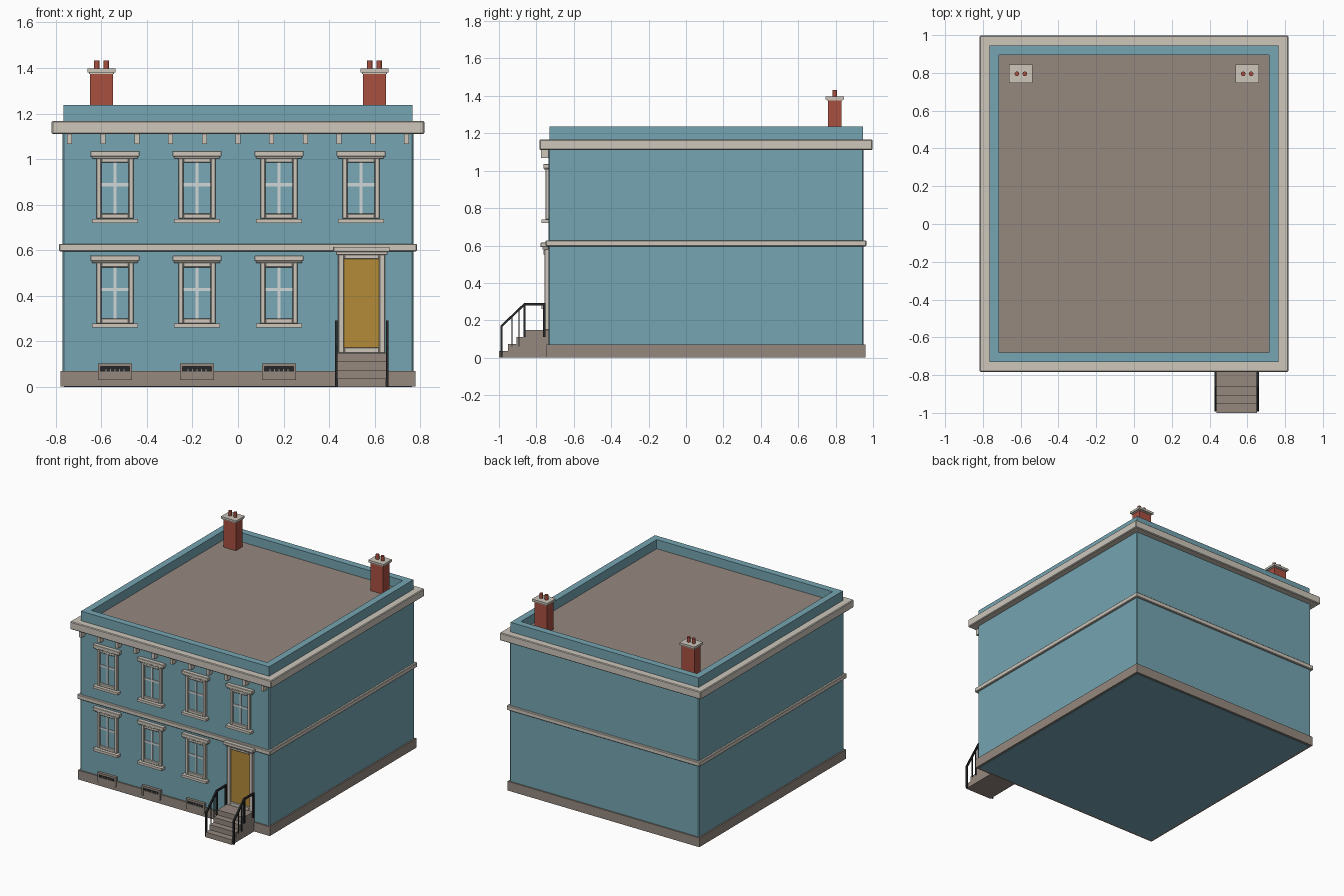
import bpy
import bmesh
from mathutils import Vector

if "Cube" in bpy.data.objects:
    bpy.data.objects.remove(bpy.data.objects["Cube"])


def material(name, *rgb):
    # convert 0-255 display colour to linear
    lin = [((c / 255 + 0.055) / 1.055) ** 2.4 for c in rgb] + [1]
    m = bpy.data.materials.new(name)
    m.use_nodes = True
    m.diffuse_color = lin
    bsdf = m.node_tree.nodes["Principled BSDF"]
    bsdf.inputs["Base Color"].default_value = lin
    bsdf.inputs["Roughness"].default_value = 0.8
    return m


BLUE = material("wall blue", 117, 165, 178)
GLASS = material("window glass", 121, 168, 182)
TRIM = material("trim cream", 205, 198, 187)
SASH = material("sash white", 208, 214, 214)
STONE = material("stone brown", 149, 137, 127)
BRICK = material("brick red", 168, 80, 64)
GOLD = material("door ochre", 180, 139, 56)
IRON = material("iron black", 38, 39, 42)


def finish(name, bm, mat, bevel=0):
    bmesh.ops.recalc_face_normals(bm, faces=bm.faces)
    mesh = bpy.data.meshes.new(name)
    bm.to_mesh(mesh)
    bm.free()
    mesh.materials.append(mat)
    ob = bpy.data.objects.new(name, mesh)
    bpy.context.scene.collection.objects.link(ob)
    if bevel:
        mod = ob.modifiers.new("soft edges", "BEVEL")
        mod.width = bevel
        mod.segments = 1
    return ob


def add_box(bm, x, y, z):
    # x, y, z are (low, high) ranges
    lo, hi = Vector((x[0], y[0], z[0])), Vector((x[1], y[1], z[1]))
    for v in bmesh.ops.create_cube(bm, size=1)["verts"]:
        v.co = (lo + hi) / 2 + v.co * (hi - lo)


def boxes(name, mat, ranges, bevel=0):
    bm = bmesh.new()
    for r in ranges:
        add_box(bm, *r)
    return finish(name, bm, mat, bevel)


def around(c, h):
    return (c - h, c + h)


def extrude_x(name, mat, profile, x):
    # profile of (y, z) points pushed along x
    bm = bmesh.new()
    face = bm.faces.new([bm.verts.new((x[0], y, z)) for y, z in profile])
    new = bmesh.ops.extrude_face_region(bm, geom=[face])["geom"]
    verts = [g for g in new if isinstance(g, bmesh.types.BMVert)]
    bmesh.ops.translate(bm, vec=(x[1] - x[0], 0, 0), verts=verts)
    return finish(name, bm, mat)


def block(name, mat, hx, hy, z, bevel=0):
    # box centred on the house plan
    return boxes(name, mat, [(around(0, hx), around(MID, hy), z)], bevel)


# Main mass
MID, WALL = 0.107, -0.735
block("house_body", BLUE, 0.77, 0.842, (0, 1.14), 0.006)
block("plinth", STONE, 0.78, 0.852, (0.002, 0.07))
block("string_course", TRIM, 0.785, 0.857, (0.595, 0.628), 0.004)
block("cornice", TRIM, 0.818, 0.89, (1.11, 1.167), 0.005)
block("roof_deck", STONE, 0.74, 0.81, (1.12, 1.17))

# Parapet walls
PX, PY, T = 0.765, 0.838, 0.05
sides = []
for s in (-1, 1):
    sides.append((sorted((s * PX, s * (PX - T))), around(MID, PY), (1.15, 1.237)))
    sides.append((around(0, PX - T), sorted((MID + s * PY, MID + s * (PY - T))), (1.15, 1.237)))
boxes("parapet", BLUE, sides)

# Brackets under the cornice
boxes("cornice_brackets", TRIM,
      [(around(i * 0.148, 0.011), (-0.775, WALL + 0.01), (1.067, 1.115)) for i in range(-5, 6)])


# Windows
def frame(name, mat, x, z, w, y, bevel=0):
    # four bars of width w around an opening
    return boxes(name, mat, [
        ((x[0], x[0] + w), y, z), ((x[1] - w, x[1]), y, z),
        ((x[0] + w, x[1] - w), y, (z[1] - w, z[1])),
        ((x[0] + w, x[1] - w), y, (z[0], z[0] + w))], bevel)


def window(x, z, tag):
    # z is the underside of the sill
    back = WALL + 0.01
    frame(f"window_frame_{tag}", TRIM, around(x, 0.082), (z + 0.018, z + 0.287), 0.022, (-0.752, back), 0.003)
    boxes(f"window_glass_{tag}", GLASS, [(around(x, 0.065), (-0.739, back), (z + 0.035, z + 0.27))])
    boxes(f"window_bars_{tag}", SASH, [
        (around(x, 0.006), (-0.745, back), (z + 0.035, z + 0.27)),
        (around(x, 0.062), (-0.744, back), around(z + 0.167, 0.007))])
    boxes(f"window_head_{tag}", TRIM, [
        (around(x, 0.108), (-0.763, back), (z + 0.292, z + 0.316)),
        (around(x, 0.100), (-0.757, back), (z + 0.283, z + 0.293))], 0.002)
    boxes(f"window_sill_{tag}", TRIM, [(around(x, 0.1), (-0.773, back), (z, z + 0.018))])


COLUMNS = [-0.54, -0.18, 0.18, 0.54]
for i, cx in enumerate(COLUMNS):
    window(cx, 0.72, f"upper_{i}")
    if i < 3:
        window(cx, 0.26, f"lower_{i}")
        # Basement vent
        boxes(f"vent_surround_{i}", STONE, [
            (around(cx, 0.075), (-0.755, WALL), (0.09, 0.102)),
            ((cx - 0.075, cx - 0.063), (-0.755, WALL), (0.03, 0.09)),
            ((cx + 0.063, cx + 0.075), (-0.755, WALL), (0.03, 0.09)),
            (around(cx, 0.063), (-0.752, WALL), (0.03, 0.068))])
        boxes(f"vent_opening_{i}", IRON, [(around(cx, 0.063), (-0.748, WALL), (0.068, 0.09))])
        boxes(f"vent_grille_{i}", STONE,
              [(around(cx + k * 0.02, 0.002), (-0.75, WALL), (0.068, 0.078)) for k in range(-2, 3)])

# Door
DX = 0.543
frame("door_frame", TRIM, around(DX, 0.103), (0.147, 0.587), 0.026, (-0.757, WALL + 0.01), 0.003)
boxes("door", GOLD, [(around(DX, 0.08), (-0.746, WALL), (0.165, 0.565))])
boxes("door_head", TRIM, [
    (around(DX, 0.123), (-0.778, WALL), (0.592, 0.615)),
    (around(DX, 0.113), (-0.768, WALL), (0.58, 0.593))], 0.002)

# Entrance steps
edges = [-1.0, -0.953, -0.907, -0.862]
profile = [(edges[0], 0)]
for i, y in enumerate(edges):
    z = 0.037 * (i + 1)
    if i:
        profile.append((y, z - 0.037))
    profile.append((y, z))
profile += [(-0.735, 0.148), (-0.735, 0)]
extrude_x("entrance_steps", STONE, profile, (0.437, 0.65))

# Handrails with posts and balusters
for side, rx in (("right", 0.431), ("left", 0.655)):
    x = around(rx, 0.006)
    extrude_x(f"handrail_{side}", IRON, [
        (-0.992, 0.172), (-0.866, 0.292), (-0.752, 0.292),
        (-0.752, 0.28), (-0.861, 0.28), (-0.992, 0.156)], x)
    bars = [(x, around(y, 0.006), (a, b)) for y, a, b in
            ((-0.986, 0, 0.17), (-0.864, 0.11, 0.285), (-0.758, 0.11, 0.285))]
    bars += [(around(rx, 0.003), around(y, 0.003), (0.06, b)) for y, b in ((-0.93, 0.22), (-0.893, 0.255))]
    boxes(f"rail_posts_{side}", IRON, bars)

# Chimneys
for side, s in (("right", -1), ("left", 1)):
    cx, cy = s * 0.599, 0.795
    boxes(f"chimney_{side}", BRICK, [(around(cx, 0.051), around(cy, 0.037), (1.16, 1.377))])
    boxes(f"chimney_cap_{side}", TRIM, [
        (around(cx, 0.055), around(cy, 0.041), (1.374, 1.383)),
        (around(cx, 0.062), around(cy, 0.049), (1.381, 1.397))])
    for k in (-1, 1):
        bpy.ops.mesh.primitive_cylinder_add(vertices=16, radius=0.012, depth=0.045,
                                            location=(cx + k * 0.021, cy, 1.41))
        pot = bpy.context.object
        pot.name = f"chimney_pot_{side}_{'inner' if k == -s else 'outer'}"
        pot.data.materials.append(BRICK)
        bpy.ops.object.shade_smooth_by_angle()
